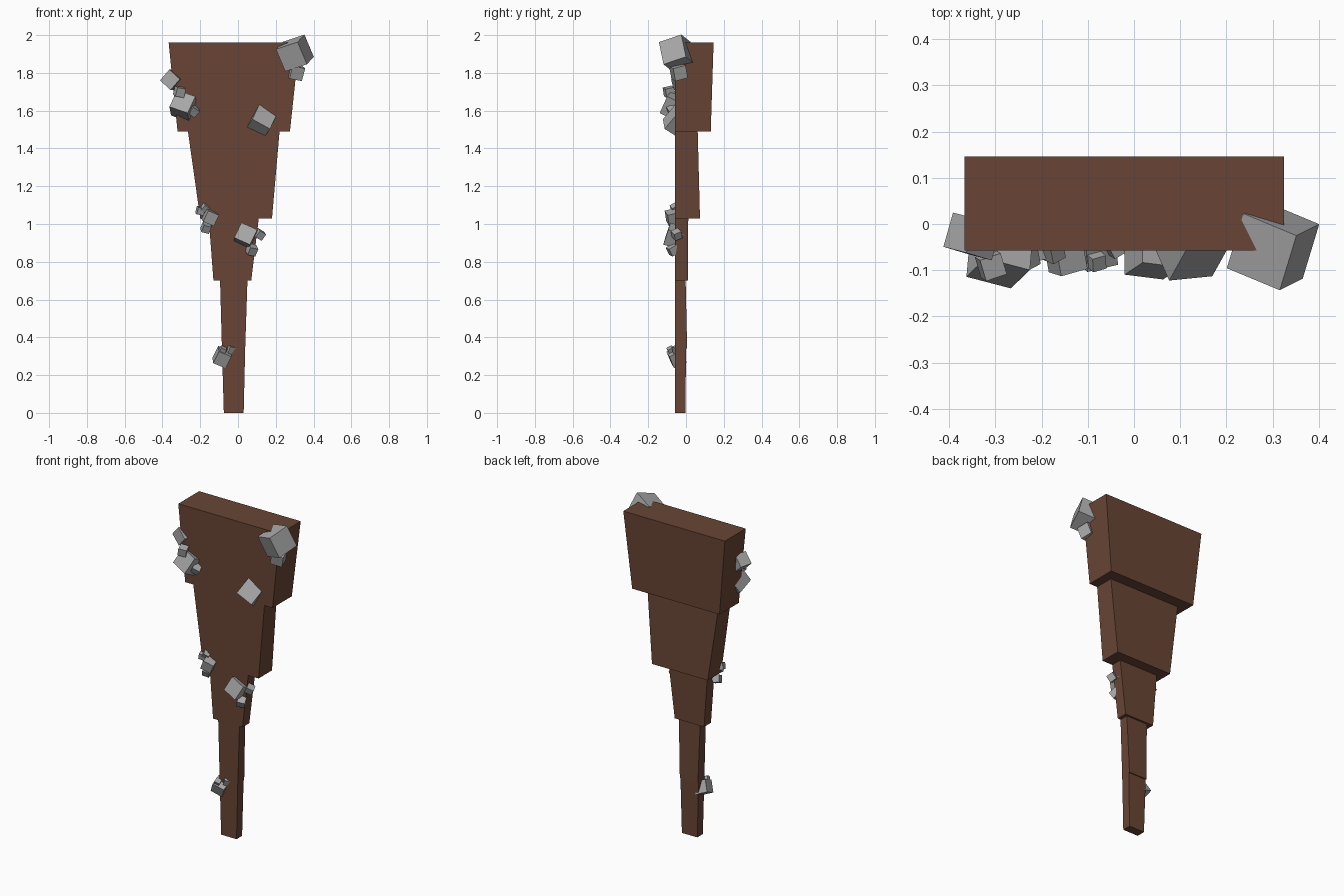
import bpy, bmesh, random
from mathutils import Vector, Matrix, Euler

if "Cube" in bpy.data.objects:
    bpy.data.objects.remove(bpy.data.objects["Cube"])

random.seed(4)


def material(name, rgb):
    m = bpy.data.materials.new(name)
    m.diffuse_color = (*rgb, 1)
    m.use_nodes = True
    m.node_tree.nodes["Principled BSDF"].inputs["Base Color"].default_value = m.diffuse_color
    return m


BROWN = material("brown wood", (0.14, 0.06, 0.036))
GREY = material("grey stone", (0.39, 0.39, 0.39))
FRONT = -0.057


def add_object(name, bm, mat):
    bmesh.ops.recalc_face_normals(bm, faces=bm.faces)
    mesh = bpy.data.meshes.new(name)
    bm.to_mesh(mesh)
    bm.free()
    mesh.materials.append(mat)
    bpy.context.collection.objects.link(bpy.data.objects.new(name, mesh))


def block(name, z0, z1, lower, upper):
    """Tapered block with a flush front; each end is (x_left, x_right, y_back)."""
    bm = bmesh.new()
    rings = [[bm.verts.new(p) for p in ((l, FRONT, z), (r, FRONT, z), (r, b, z), (l, b, z))]
             for z, (l, r, b) in ((z0, lower), (z1, upper))]
    for ring in rings:
        bm.faces.new(ring)
    for i in range(4):
        j = (i + 1) % 4
        bm.faces.new((rings[0][i], rings[0][j], rings[1][j], rings[1][i]))
    add_object(name, bm, BROWN)


def stone(name, centre, size, rotation):
    bm = bmesh.new()
    bmesh.ops.create_cube(bm, size=size,
                          matrix=Matrix.Translation(centre) @ rotation.to_4x4())
    add_object(name, bm, GREY)


def axes(e1, e2):
    """Rotation whose x axis follows e1 and y axis leans to e2."""
    a = Vector(e1).normalized()
    b = Vector(e2)
    b = (b - a * b.dot(a)).normalized()
    return Matrix((a, b, a.cross(b))).transposed()


# Club shaft, from the grip up to the wide head
block("grip", 0.0, 0.34, (-0.075, 0.03, -0.003), (-0.085, 0.038, 0))
block("lower_shaft", 0.34, 0.70, (-0.085, 0.038, 0.006), (-0.095, 0.05, -0.002))
block("middle_shaft", 0.70, 1.03, (-0.13, 0.07, 0.01), (-0.155, 0.11, 0.012))
block("upper_shaft", 1.03, 1.49, (-0.20, 0.18, 0.074), (-0.265, 0.22, 0.062))
block("head", 1.49, 1.96, (-0.32, 0.275, 0.131), (-0.367, 0.325, 0.146))

# Large embedded stones, each turned its own way
stone("corner_stone", (0.301, -0.048, 1.905), 0.13, axes((0.12, -0.05, 0.04), (-0.04, -0.11, -0.04)))
stone("right_stone", (0.122, -0.043, 1.541), 0.107, axes((0.10, 0.01, -0.055), (-0.04, -0.065, -0.075)))
stone("left_edge_stone", (-0.35, -0.027, 1.763), 0.077, axes((0.054, -0.016, -0.05), (-0.02, -0.076, 0)))
stone("left_stone", (-0.29, -0.06, 1.625), 0.105, axes((0.115, -0.03, -0.04), (-0.05, -0.04, -0.09)))
stone("middle_stone", (0.04, -0.058, 0.935), 0.092, axes((0.08, -0.01, -0.036), (-0.045, -0.03, -0.09)))

# Smaller stones: x, y, z, edge length, with a seeded random tilt
small = [
    (0.305, -0.04, 1.805, 0.07), (-0.31, -0.09, 1.70, 0.048), (-0.237, -0.07, 1.60, 0.045),
    (-0.148, -0.07, 1.037, 0.064), (-0.20, -0.055, 1.07, 0.038), (-0.175, -0.06, 1.085, 0.035),
    (-0.17, -0.06, 0.98, 0.042), (0.115, -0.05, 0.945, 0.042), (0.073, -0.07, 0.863, 0.046),
    (-0.085, -0.05, 0.295, 0.073), (-0.04, -0.045, 0.335, 0.04), (-0.082, -0.08, 0.332, 0.032),
]
for i, (x, y, z, size) in enumerate(small, 1):
    tilt = Euler([random.uniform(0.15, 0.6) for _ in range(3)])
    stone(f"small_stone_{i}", (x, y, z), size, tilt.to_matrix())
